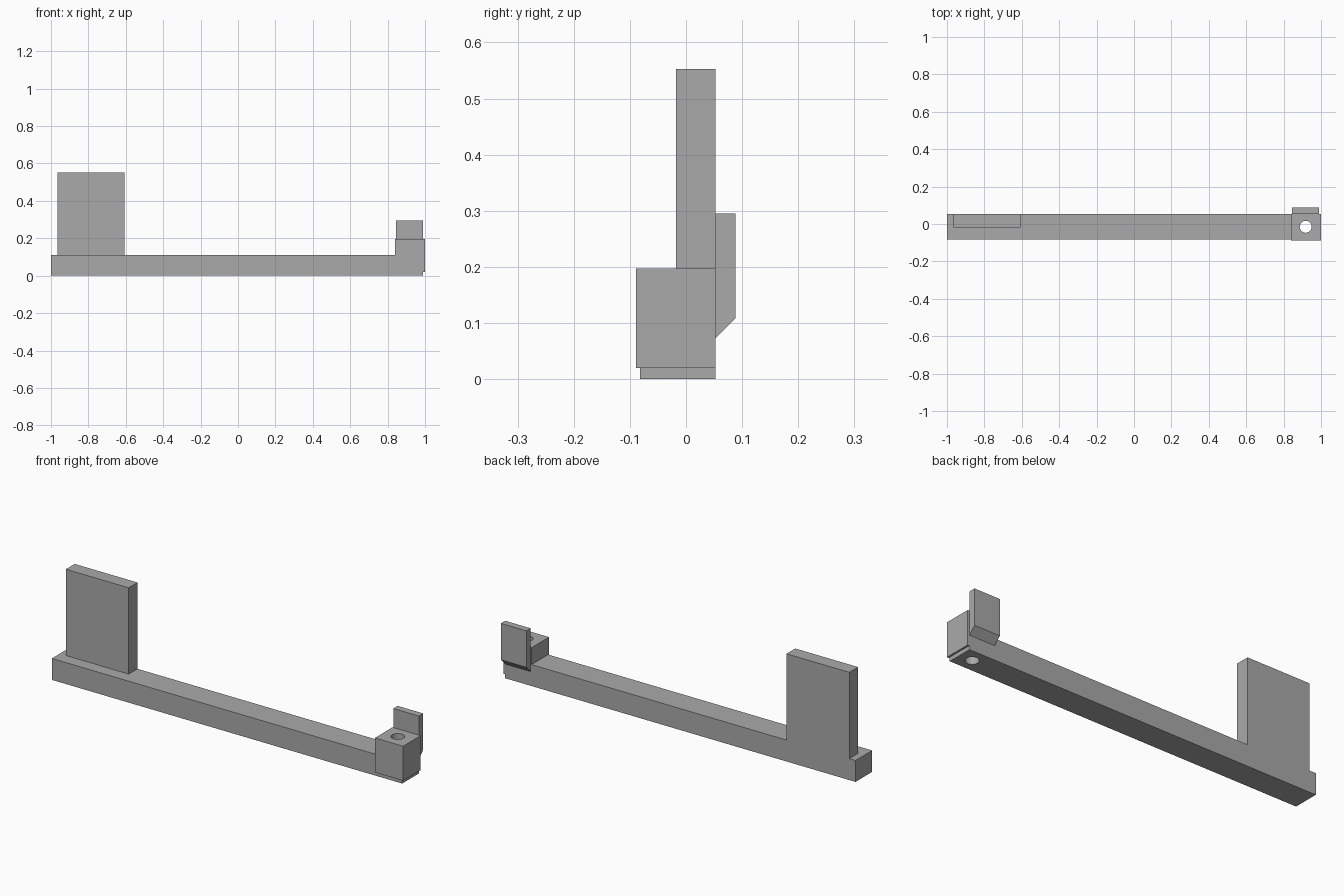
import bpy
import bmesh
import math
from mathutils import Vector

cube = bpy.data.objects.get("Cube")
if cube:
    bpy.data.objects.remove(cube, do_unlink=True)

grey = bpy.data.materials.new("plain grey")
grey.use_nodes = True
colour = (0.4, 0.4, 0.4, 1)
grey.diffuse_color = colour
grey.node_tree.nodes["Principled BSDF"].inputs["Base Color"].default_value = colour


def prism(name, profile, place, low, high):
    """Extrude a 2D profile from low to high; place maps (a, b, depth) to x, y, z."""
    bm = bmesh.new()
    face = bm.faces.new([bm.verts.new(place(a, b, low)) for a, b in profile])
    span = Vector(place(0, 0, high)) - Vector(place(0, 0, low))
    extruded = bmesh.ops.extrude_face_region(bm, geom=[face])["geom"]
    # The starting face stays as one end cap
    verts = [v for v in extruded if isinstance(v, bmesh.types.BMVert)]
    bmesh.ops.translate(bm, verts=verts, vec=span)
    bmesh.ops.recalc_face_normals(bm, faces=bm.faces)
    mesh = bpy.data.meshes.new(name)
    bm.to_mesh(mesh)
    bm.free()
    mesh.materials.append(grey)
    obj = bpy.data.objects.new(name, mesh)
    bpy.context.collection.objects.link(obj)
    return obj


def along_y(a, b, d):
    return (a, d, b)


def along_x(a, b, d):
    return (d, a, b)


def rect(x0, x1, z0, z1):
    return [(x0, z0), (x1, z0), (x1, z1), (x0, z1)]


back = 0.053
seat_x, seat_z = 0.84, 0.02
bar_top = 0.11

# Long bar, notched at its left end to seat the block
bar = prism("long_bar", [(-1, 0), (0.99, 0), (0.99, seat_z), (seat_x, seat_z),
                         (seat_x, bar_top), (-1, bar_top)], along_y, -0.082, back)

# Upright panel, flush with the back of the bar
prism("upright_panel", rect(-0.965, -0.608, bar_top, 0.553), along_y, -0.018, back)

# End block
block = prism("end_block", rect(seat_x, 1, seat_z, 0.197), along_y, -0.089, back)

# Back tab with a sloping lower edge
prism("back_tab", [(back, 0.073), (0.088, 0.108), (0.088, 0.295), (back, 0.295)],
      along_x, 0.845, 0.99)

# Vertical screw hole through the block and the bar
bpy.ops.mesh.primitive_cylinder_add(vertices=40, radius=0.032, depth=1,
                                    location=(0.918, -0.015, 0))
cutter = bpy.context.object
cutter.name = "hole_cutter"
cutter.hide_render = True
cutter.data.materials.append(grey)
for part in (bar, block):
    bpy.ops.object.select_all(action="DESELECT")
    part.select_set(True)
    bpy.context.view_layer.objects.active = part
    cut = part.modifiers.new("screw_hole", "BOOLEAN")
    cut.operation = "DIFFERENCE"
    cut.solver = "EXACT"
    cut.object = cutter
    bpy.ops.object.modifier_apply(modifier=cut.name)
    bpy.ops.object.shade_smooth_by_angle(angle=math.radians(30))
bpy.data.objects.remove(cutter, do_unlink=True)
